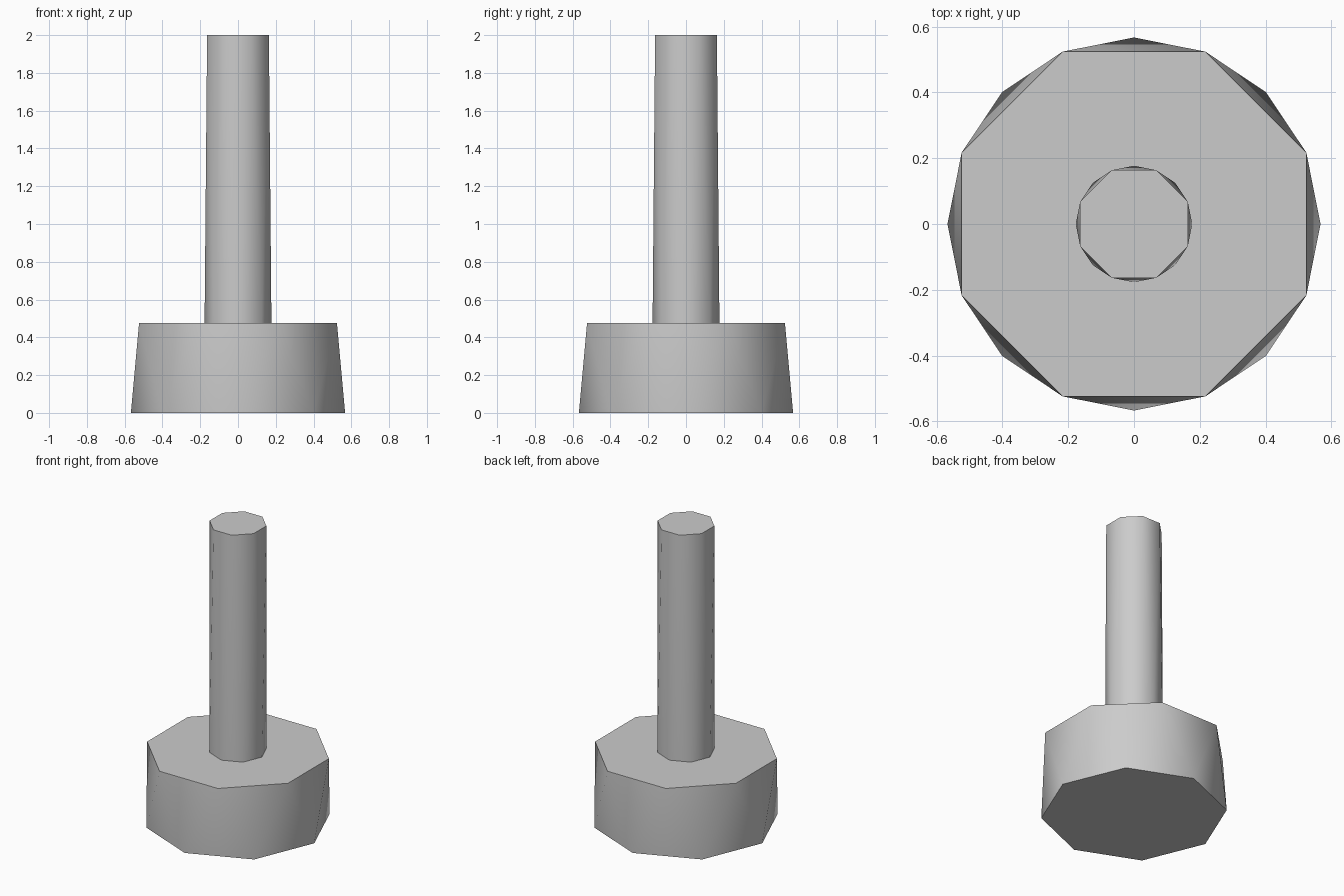
import bpy
import bmesh
from math import pi, cos, sin, radians

SIDES = 8

cube = bpy.data.objects.get("Cube")
if cube:
    bpy.data.objects.remove(cube, do_unlink=True)

# Single plain grey
grey = bpy.data.materials.new("plain grey")
grey.use_nodes = True
colour = (0.6, 0.6, 0.6, 1.0)
grey.diffuse_color = colour
grey.node_tree.nodes["Principled BSDF"].inputs["Base Color"].default_value = colour


def twisted_drum(name, radius, bottom, top):
    """Octagonal drum whose top ring is turned half a side from its bottom ring."""
    bm = bmesh.new()

    def ring(z, turn):
        angles = [2 * pi * (i + turn) / SIDES for i in range(SIDES)]
        return [bm.verts.new((radius * cos(a), radius * sin(a), z)) for a in angles]

    low, high = ring(bottom, 0), ring(top, 0.5)
    for i in range(SIDES):
        j = (i + 1) % SIDES
        bm.faces.new((low[i], low[j], high[i]))
        bm.faces.new((low[j], high[j], high[i]))
    bm.faces.new(high)
    bm.faces.new(low[::-1])
    mesh = bpy.data.meshes.new(name)
    bm.to_mesh(mesh)
    bm.free()
    mesh.materials.append(grey)

    obj = bpy.data.objects.new(name, mesh)
    bpy.context.collection.objects.link(obj)
    bpy.ops.object.select_all(action="DESELECT")
    obj.select_set(True)
    bpy.context.view_layer.objects.active = obj
    bpy.ops.object.shade_smooth_by_angle(angle=radians(30))
    return obj


# Wide foot and slim post standing on it
twisted_drum("base", 0.567, 0.0, 0.475)
twisted_drum("post", 0.177, 0.475, 2.0)
